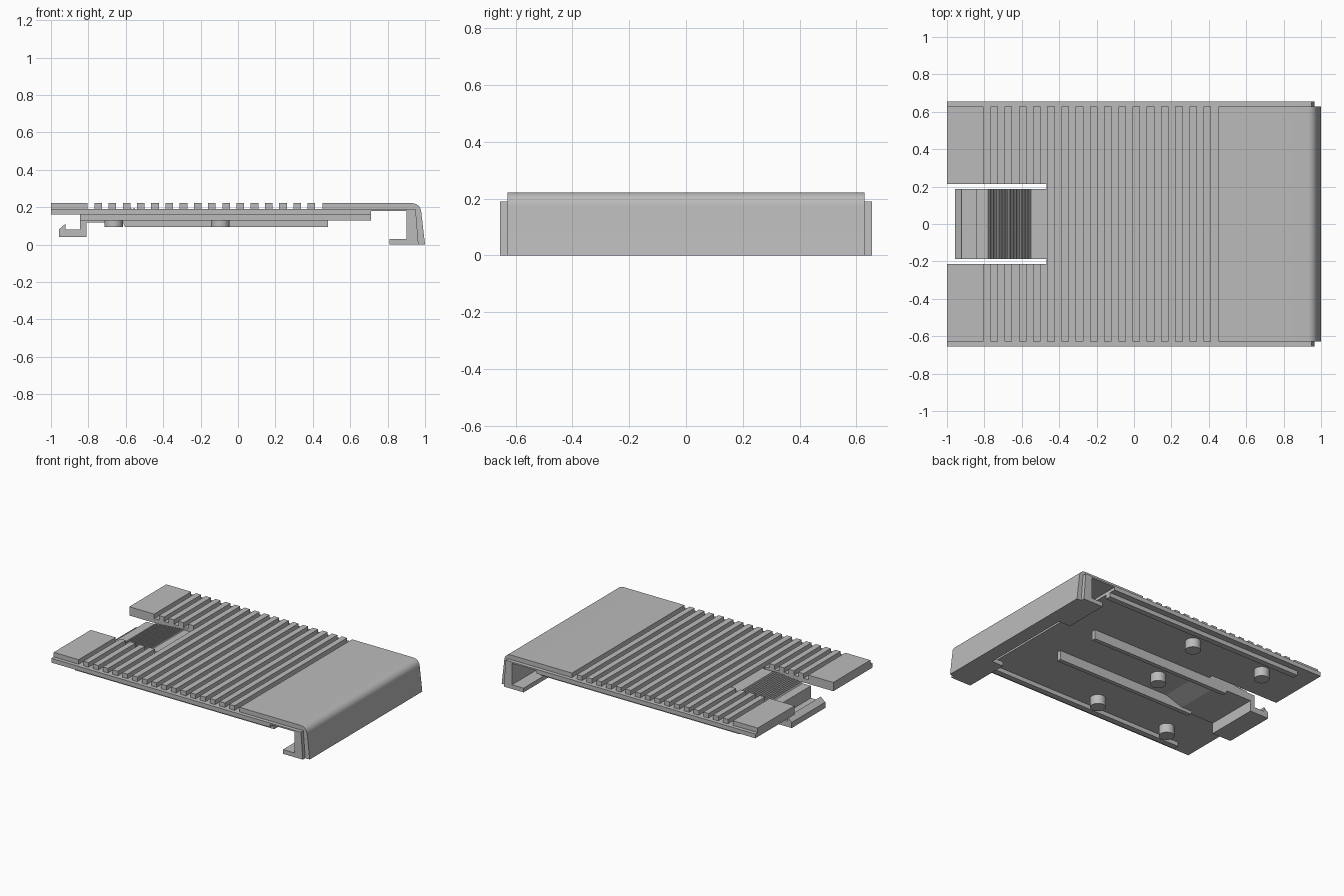
import bpy, bmesh, math

if "Cube" in bpy.data.objects:
    bpy.data.objects.remove(bpy.data.objects["Cube"], do_unlink=True)

# Single grey plastic
grey = bpy.data.materials.new("grey_plastic")
grey.use_nodes = True
colour = (0.5, 0.5, 0.5, 1)
grey.diffuse_color = colour
grey.node_tree.nodes["Principled BSDF"].inputs["Base Color"].default_value = colour


def finish(name, bm):
    bmesh.ops.recalc_face_normals(bm, faces=bm.faces)
    mesh = bpy.data.meshes.new(name)
    bm.to_mesh(mesh)
    bm.free()
    mesh.materials.append(grey)
    obj = bpy.data.objects.new(name, mesh)
    bpy.context.collection.objects.link(obj)
    return obj


def extrude(name, points, spans, axis="y"):
    """Extrude a closed profile along y (x,z points) or z (x,y points)."""
    bm = bmesh.new()
    for low, high in spans:
        put = (lambda a, b, t: (a, t, b)) if axis == "y" else (lambda a, b, t: (a, b, t))
        face = bm.faces.new([bm.verts.new(put(a, b, low)) for a, b in points])
        moved = bmesh.ops.extrude_face_region(bm, geom=[face])["geom"]
        shift = put(0, 0, high - low)
        bmesh.ops.translate(bm, vec=shift, verts=[v for v in moved if isinstance(v, bmesh.types.BMVert)])
    return finish(name, bm)


def box(name, x0, x1, z0, z1, spans):
    return extrude(name, [(x0, z0), (x1, z0), (x1, z1), (x0, z1)], spans)


def both(low, high):
    return [(low, high), (-high, -low)]


EDGE, TOP, SLOT, NOTCH = 0.655, 0.628, 0.215, -0.468

# Base plate with a notch for the latch
extrude("base_plate", [(-1, -EDGE), (0.71, -EDGE), (0.71, EDGE), (-1, EDGE),
                       (-1, SLOT), (NOTCH, SLOT), (NOTCH, -SLOT), (-1, -SLOT)],
        [(0.16, 0.19)], "z")

# Thin front section, inner end wall and its catch lips
extrude("end_wall", [(0.71, 0.19), (0.71, 0.18), (0.9, 0.18), (0.9, 0), (0.965, 0), (0.95, 0.19)],
        [(-EDGE, EDGE)])
box("end_wall_lips", 0.81, 0.9, 0, 0.03, both(0.33, EDGE))

# Smooth top panel that rolls over the end
roll = [(0.93 + 0.05 * math.sin(t * math.pi / 16), 0.17 + 0.05 * math.cos(t * math.pi / 16))
        for t in range(9)]
shell = extrude("rolled_top_panel", [(0.452, 0.19), (0.452, 0.222)] +
                [(x, z + 0.002) for x, z in roll] +
                [(1, 0), (0.96, 0), (0.945, 0.19)], [(-TOP, TOP)])
bpy.context.view_layer.objects.active = shell
shell.select_set(True)
bpy.ops.object.shade_smooth_by_angle(angle=math.radians(30))
shell.select_set(False)

# Raised tail pads and grip ridges
box("tail_pads", -1, -0.805, 0.19, 0.222, both(SLOT, TOP))
for i in range(16):
    x = -0.768 + i * 0.076
    spans = both(SLOT, TOP) if x < NOTCH else [(-TOP, TOP)]
    box(f"grip_ridge_{i + 1}", x, x + 0.041, 0.19, 0.222, spans)

# Latch tongue with serrated thumb pad and hook
teeth = []
count = 15
for i in range(count):
    x = -0.78 + i * 0.23 / count
    z = 0.168 + 0.02 * i / count
    teeth += [(x, z), (x + 0.006, z + 0.009), (x + 0.011, z + 0.009)]
extrude("latch_tongue", [(-0.40, 0.19), (-0.40, 0.16), (-0.53, 0.118), (-0.81, 0.118),
                         (-0.81, 0.042), (-0.957, 0.042), (-0.957, 0.082), (-0.922, 0.112),
                         (-0.922, 0.082), (-0.845, 0.082), (-0.845, 0.168)] + teeth +
        [(-0.55, 0.19)], [(-0.187, 0.187)])

# Underside rails and ribs
box("side_rails", -0.845, 0.71, 0.13, 0.16, both(0.57, 0.61))
extrude("centre_ribs", [(-0.605, 0.095), (0.48, 0.095), (0.48, 0.16), (-0.62, 0.16), (-0.62, 0.13)],
        both(0.157, 0.187))

# Underside round bosses
for i, (x, y) in enumerate([(-0.665, 0.47), (-0.665, -0.47), (-0.095, 0.47), (-0.095, -0.47), (-0.2, 0)]):
    bm = bmesh.new()
    bmesh.ops.create_cone(bm, cap_ends=True, segments=24, radius1=0.05, radius2=0.05, depth=0.07)
    bmesh.ops.translate(bm, vec=(x, y, 0.13), verts=bm.verts)
    boss = finish(f"boss_{i + 1}", bm)
    bpy.context.view_layer.objects.active = boss
    boss.select_set(True)
    bpy.ops.object.shade_smooth_by_angle(angle=math.radians(30))
    boss.select_set(False)
